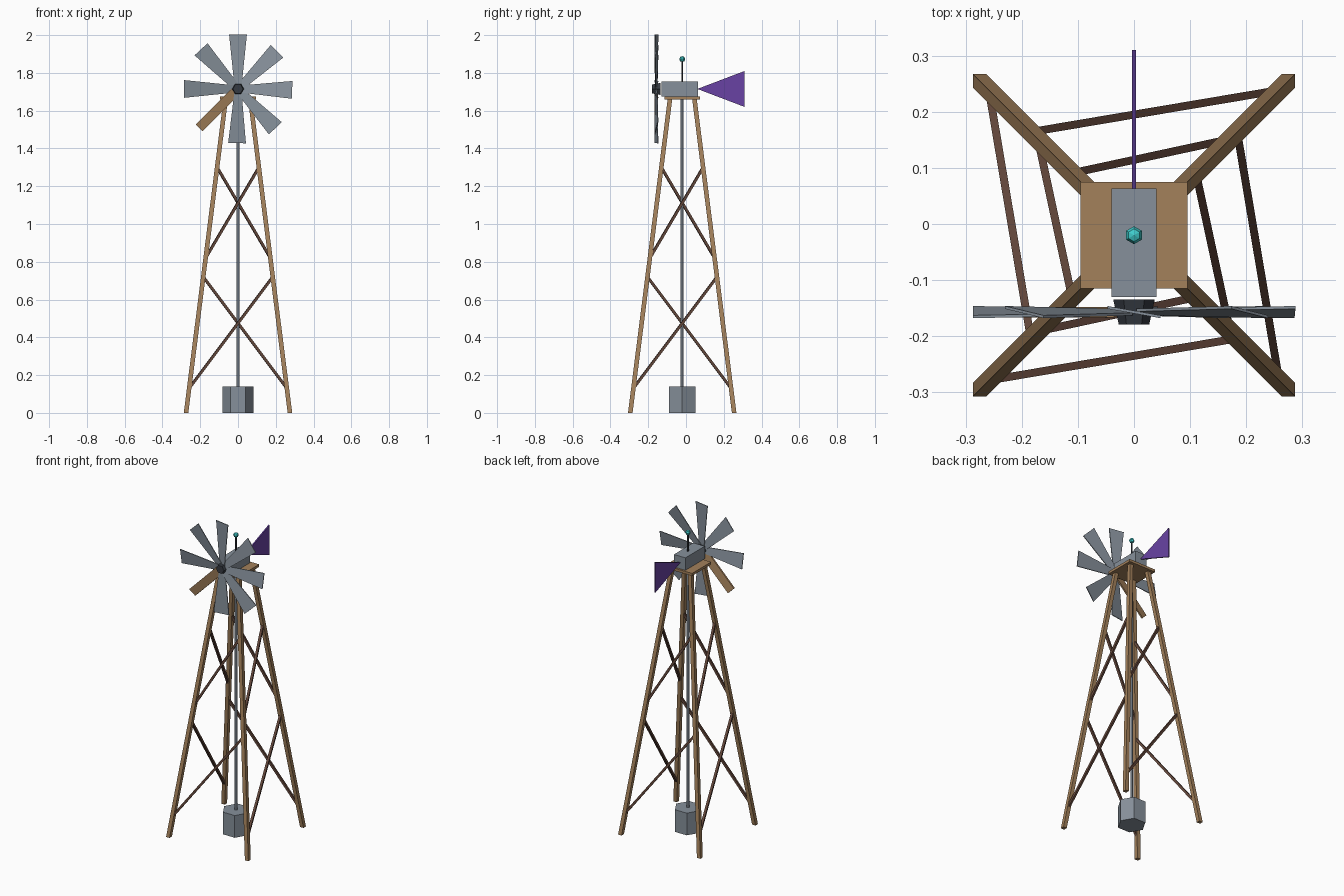
import bpy, bmesh
from math import radians, tan
from mathutils import Vector, Matrix

cube = bpy.data.objects.get("Cube")
if cube:
    bpy.data.objects.remove(cube, do_unlink=True)


def material(name, colour):
    m = bpy.data.materials.new(name)
    m.use_nodes = True
    m.diffuse_color = (*colour, 1)
    m.node_tree.nodes["Principled BSDF"].inputs["Base Color"].default_value = (*colour, 1)
    return m


WOOD = material("timber", (0.37, 0.22, 0.105))
BROWN = material("dark timber", (0.13, 0.065, 0.045))
STEEL = material("galvanised steel", (0.24, 0.28, 0.325))
DARK = material("dark iron", (0.035, 0.041, 0.052))
PURPLE = material("purple paint", (0.14, 0.055, 0.37))
TEAL = material("teal lamp", (0.05, 0.6, 0.6))

CY = -0.02      # tower axis
HUB_Z = 1.715
HUB_Y = -0.157
TOP = 1.66      # height of the leg tops


def finish(bm, name, mat):
    bmesh.ops.recalc_face_normals(bm, faces=bm.faces)
    me = bpy.data.meshes.new(name)
    bm.to_mesh(me)
    bm.free()
    me.materials.append(mat)
    ob = bpy.data.objects.new(name, me)
    bpy.context.collection.objects.link(ob)
    return ob


def loft(name, mat, ring_a, ring_b):
    """Solid between two matching outlines."""
    bm = bmesh.new()
    a = [bm.verts.new(p) for p in ring_a]
    b = [bm.verts.new(p) for p in ring_b]
    bm.faces.new(a)
    bm.faces.new(b)
    for i in range(len(a)):
        j = (i + 1) % len(a)
        bm.faces.new((a[i], a[j], b[j], b[i]))
    return finish(bm, name, mat)


def box(name, mat, low, high):
    bm = bmesh.new()
    bmesh.ops.create_cube(bm, size=1)
    low, high = Vector(low), Vector(high)
    bmesh.ops.scale(bm, vec=high - low, verts=bm.verts)
    bmesh.ops.translate(bm, vec=(low + high) / 2, verts=bm.verts)
    return finish(bm, name, mat)


def prism(name, mat, centre, r1, r2, depth, rot=Matrix()):
    bm = bmesh.new()
    bmesh.ops.create_cone(bm, cap_ends=True, segments=6, radius1=r1, radius2=r2, depth=depth,
                          matrix=Matrix.Translation(centre) @ rot @ Matrix.Rotation(radians(90), 4, "Z"))
    return finish(bm, name, mat)


def square(centre, u, v, half):
    return [centre + (u * i + v * j) * half for i, j in ((-1, -1), (1, -1), (1, 1), (-1, 1))]


def leg_point(sx, sy, z):
    r = 0.275 - 0.21 * z / TOP
    return Vector((sx * r, CY + sy * r, z))


# Four leaning legs, and one brace per side in each of two tiers
X, Y = Vector((1, 0, 0)), Vector((0, 1, 0))
corners = [(-1, -1), (1, -1), (1, 1), (-1, 1)]
sides = ["front", "left", "back", "right"]
legs = ["front_right", "front_left", "back_left", "back_right"]
for i, c in enumerate(corners):
    loft(legs[i] + "_leg", WOOD, square(leg_point(*c, 0), X, Y, 0.012),
         square(leg_point(*c, TOP), X, Y, 0.012))
    for tier, low, high in (("lower", 0.13, 0.72), ("upper", 0.82, 1.3)):
        a = leg_point(*c, low)
        b = leg_point(*corners[(i + 1) % 4], high)
        d = (b - a).normalized()
        u = d.cross(Vector((0, 0, 1))).normalized()
        v = d.cross(u)
        loft(f"{sides[i]}_{tier}_brace", BROWN, square(a, u, v, 0.007), square(b, u, v, 0.007))

# Platform and gearbox
box("platform", WOOD, (-0.095, CY - 0.095, TOP), (0.095, CY + 0.095, 1.676))
box("gearbox", STEEL, (-0.04, -0.13, 1.676), (0.04, 0.063, 1.755))

# Pump block and the rod that drives it
prism("pump_block", STEEL, (0, CY, 0.07), 0.082, 0.082, 0.14)
prism("pump_rod", STEEL, (0, CY, 0.9), 0.009, 0.009, 1.52)

# Mast with lamp
prism("lamp_mast", DARK, (0, CY, 1.81), 0.005, 0.005, 0.11)
bm = bmesh.new()
bmesh.ops.create_uvsphere(bm, u_segments=6, v_segments=4, radius=0.016,
                          matrix=Matrix.Translation((0, CY, 1.873)))
finish(bm, "lamp", TEAL)

# Triangular tail vane
tail = [(0.06, HUB_Z), (0.31, HUB_Z + 0.095), (0.31, HUB_Z - 0.095)]
loft("tail_vane", PURPLE, [(-0.004, y, z) for y, z in tail], [(0.004, y, z) for y, z in tail])

# Tapered hub
prism("hub", DARK, (0, HUB_Y, HUB_Z), 0.037, 0.027, 0.045, Matrix.Rotation(radians(90), 4, "X"))


def blade(name, mat, angle, root, tip, length, thick):
    """Pitched blade, drawn along +x and then turned about the hub."""
    turn = Matrix.Translation((0, HUB_Y, HUB_Z)) @ Matrix.Rotation(radians(-angle), 4, "Y")
    slope = tan(radians(10))
    outline = [(0.025, -root), (length, -tip), (length, tip), (0.025, root)]
    rings = [[turn @ Vector((r, w * slope + side * thick / 2, w)) for r, w in outline]
             for side in (-1, 1)]
    loft(name, mat, *rings)


# Seven steel blades and one plank standing in for the eighth
angles = [-1, 44, 90, 133, 180, 225, 269, 313.5]
for n, angle in enumerate(angles):
    if angle == 225:
        blade("plank_blade", WOOD, angle, 0.025, 0.025, 0.292, 0.01)
    else:
        blade(f"blade_{n + 1}", STEEL, angle, 0.02, 0.047, 0.287, 0.005)
